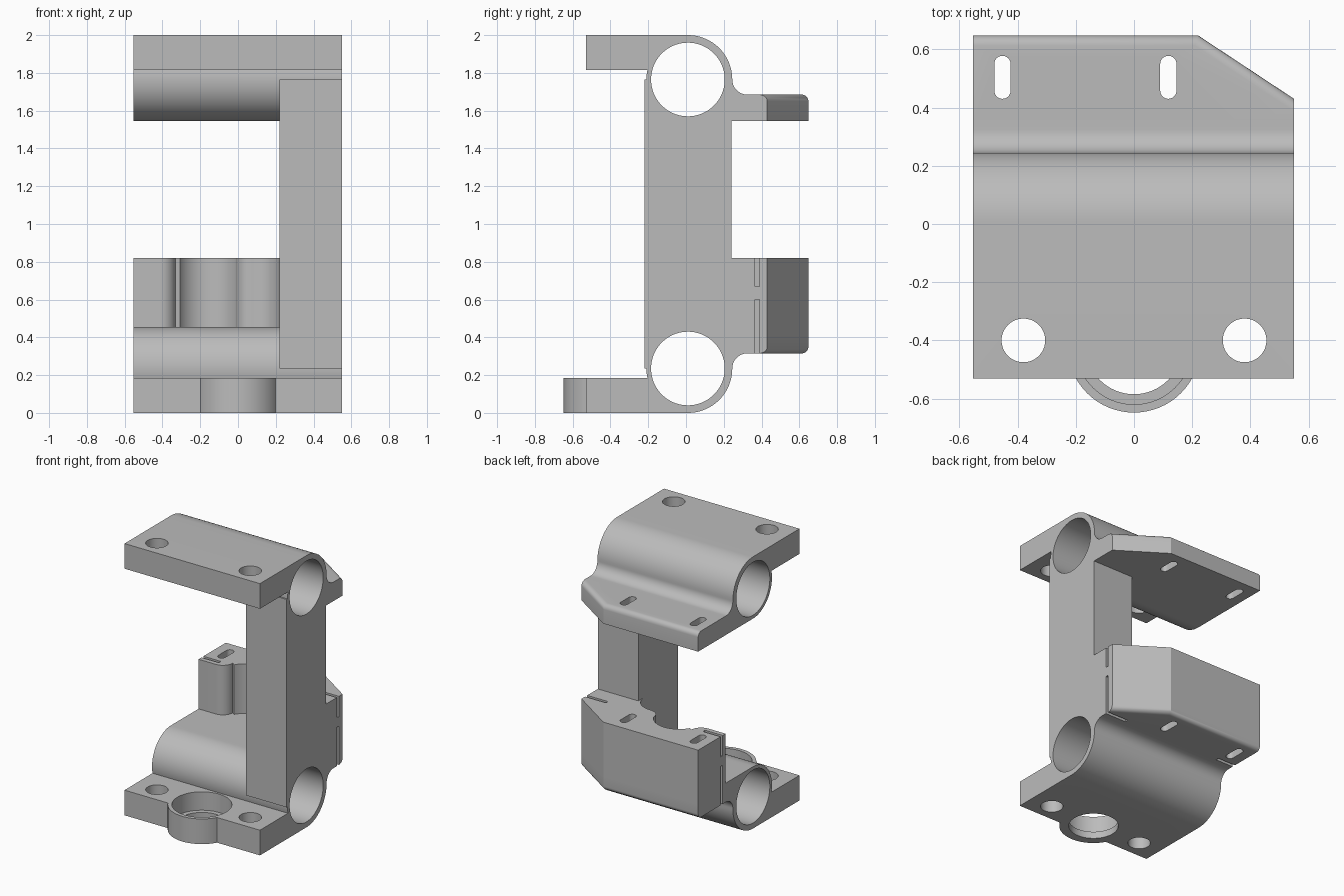
import bpy, bmesh
from math import sin, cos, pi, radians
from mathutils import Matrix

old = bpy.data.objects.get("Cube")
if old:
    bpy.data.objects.remove(old, do_unlink=True)

XL, XR = -0.553, 0.55          # ends along x
TY, TZ, TR = 0.01, 0.235, 0.23  # lower tube centre and radius


def arc(cx, cy, r, a0, a1, n=16):
    """Points on an arc, angles in degrees."""
    return [(cx + r * cos(radians(a0 + (a1 - a0) * i / n)),
             cy + r * sin(radians(a0 + (a1 - a0) * i / n))) for i in range(n + 1)]


def prism(name, pts, lo, hi, axis="z", flip=False, round_z=None):
    """Extrude a 2D outline along z (xy points) or x (yz points)."""
    bm = bmesh.new()
    place = (lambda a, b: (a, b, lo)) if axis == "z" else (lambda a, b: (lo, a, b))
    step = (0, 0, hi - lo) if axis == "z" else (hi - lo, 0, 0)
    face = bm.faces.new([bm.verts.new(place(a, b)) for a, b in pts])
    ext = bmesh.ops.extrude_face_region(bm, geom=[face])
    bmesh.ops.translate(bm, vec=step,
                        verts=[v for v in ext["geom"] if isinstance(v, bmesh.types.BMVert)])
    if round_z is not None:
        rim = [e for e in bm.edges
               if all(abs(v.co.z - round_z) < 1e-4 and v.co.y > 0.42 for v in e.verts)]
        bmesh.ops.bevel(bm, geom=rim, offset=0.035, segments=6, profile=0.5, affect="EDGES")
    if flip:
        bmesh.ops.transform(bm, verts=bm.verts,
                            matrix=Matrix.Translation((0, 0, 2)) @ Matrix.Diagonal((1, 1, -1, 1)))
    bmesh.ops.recalc_face_normals(bm, faces=bm.faces)
    mesh = bpy.data.meshes.new(name)
    bm.to_mesh(mesh)
    bm.free()
    obj = bpy.data.objects.new(name, mesh)
    bpy.context.collection.objects.link(obj)
    return obj


def circle(x, y, r, n=64):
    return arc(x, y, r, 0, 360, n)[:-1]


def box(x0, x1, y0, y1):
    return [(x0, y0), (x1, y0), (x1, y1), (x0, y1)]


def combine(base, other, op):
    mod = base.modifiers.new("join", "BOOLEAN")
    mod.operation, mod.solver, mod.object = op, "EXACT", other
    bpy.context.view_layer.objects.active = base
    bpy.ops.object.modifier_apply(modifier=mod.name)
    bpy.data.objects.remove(other, do_unlink=True)


# side outline of one clamp: mounting plate, tube and fillet into the back flange
clamp = ([(-0.53, 0)] + arc(TY, TZ, 0.235, -90, 0, 24)
         + arc(0.325, TZ, 0.08, 180, 90)[1:]
         + [(0.36, 0.315), (0.36, 0.455)]
         + arc(TY, TZ, 0.22, 90, 193, 28)
         + [(-0.53, 0.185)])
# back flange in plan, one corner cut off
back = [(XR, 0.43), (0.22, 0.648), (XL, 0.648)]
flange = [(XL, 0.3), (XR, 0.3)] + back
# tall wall in plan: scooped front that sweeps into the column
wall = ([(XL, 0.33)] + arc(-0.41, 0.41, 0.08, -90, 0, 10)
        + arc(-0.16, 0.31, 0.17, 150, 30, 24)
        + arc(0.07, 0.39, 0.08, 180, 270, 10)
        + arc(0.08, 0.17, 0.14, 90, 0, 12)
        + [(0.22, 0.1), (XR, 0.1)] + back)

bracket = prism("bracket", clamp, XL, XR, "x")
parts = [
    prism("upper_clamp", clamp, XL, XR, "x", flip=True),
    prism("lower_flange", flange, 0.315, 0.455, round_z=0.315),
    prism("upper_flange", flange, 0.315, 0.455, flip=True, round_z=0.315),
    prism("column", box(0.22, XR, -0.22, 0.24), TZ, 2 - TZ),
    prism("scooped_wall", wall, 0.42, 0.82),
    prism("boss", circle(0, -0.42, 0.228), 0, 0.185),
]
for p in parts:
    combine(bracket, p, "UNION")

# bores, bolt holes, slots and thin slits
cuts = [
    prism("lower_bore", circle(TY, TZ, 0.195, 80), -1, 1, "x"),
    prism("upper_bore", circle(TY, TZ, 0.195, 80), -1, 1, "x", flip=True),
    prism("boss_pocket", circle(0, -0.42, 0.2), 0.05, 0.3),
    prism("boss_hole", circle(0, -0.42, 0.165), -0.1, 0.1),
]
for x in (-0.38, 0.38):
    cuts.append(prism("bolt_hole", circle(x, -0.4, 0.075, 48), -1, 3))
for x in (-0.452, 0.118):
    slot = arc(x, 0.55, 0.028, 0, 180, 12) + arc(x, 0.458, 0.028, 180, 360, 12)
    cuts.append(prism("slot", slot, 0.1, 1.9))
for x0, x1 in ((-0.7, -0.41), (0.38, 0.7)):
    for z0, z1 in ((0.2, 0.6), (0.67, 0.9)):
        cuts.append(prism("slit", box(x0, x1, 0.364, 0.388), z0, z1))
for c in cuts:
    combine(bracket, c, "DIFFERENCE")

# colour and shading
mat = bpy.data.materials.new("plain_grey")
mat.use_nodes = True
grey = (0.5, 0.5, 0.5, 1)
mat.diffuse_color = grey
mat.node_tree.nodes["Principled BSDF"].inputs["Base Color"].default_value = grey
bracket.data.materials.clear()
bracket.data.materials.append(mat)
for poly in bracket.data.polygons:
    poly.material_index = 0
bpy.ops.object.select_all(action="DESELECT")
bracket.select_set(True)
bpy.context.view_layer.objects.active = bracket
bpy.ops.object.shade_smooth_by_angle(angle=radians(30))
